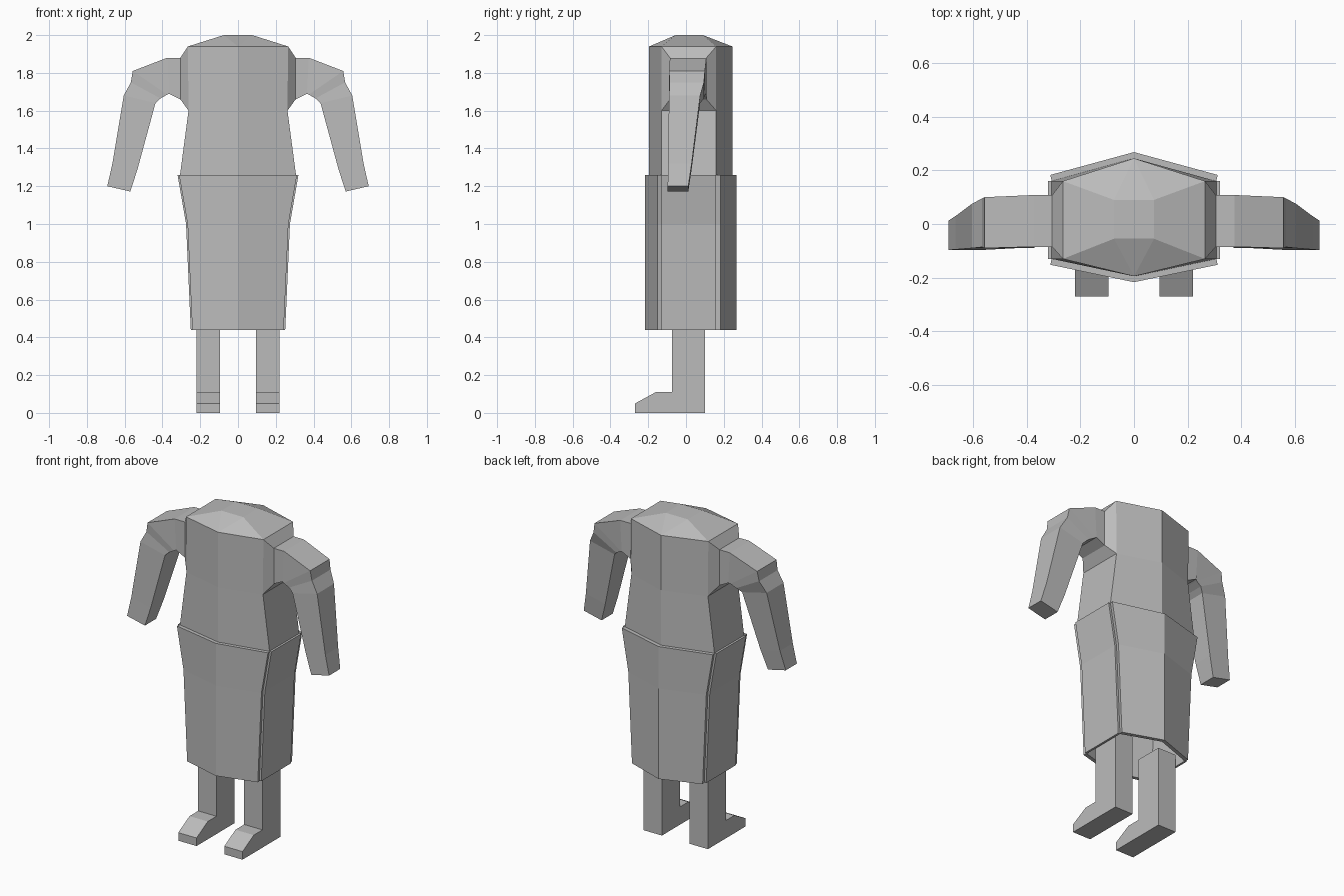
import bpy, bmesh

if "Cube" in bpy.data.objects:
    bpy.data.objects.remove(bpy.data.objects["Cube"])

GREY = (0.5, 0.5, 0.5, 1)
mat = bpy.data.materials.new("plain grey")
mat.use_nodes = True
mat.diffuse_color = GREY
mat.node_tree.nodes["Principled BSDF"].inputs["Base Color"].default_value = GREY


def finish(name, bm, mirror=False):
    bmesh.ops.recalc_face_normals(bm, faces=bm.faces)
    mesh = bpy.data.meshes.new(name)
    bm.to_mesh(mesh)
    bm.free()
    mesh.materials.append(mat)
    obj = bpy.data.objects.new(name, mesh)
    bpy.context.collection.objects.link(obj)
    if mirror:
        mod = obj.modifiers.new("mirror", 'MIRROR')
        mod.use_mirror_merge = False
    return obj


def loft(rings, skip=(), cap_start=False, cap_end=False):
    """Join closed rings with quads, leaving out the skipped columns."""
    bm = bmesh.new()
    rows = [[bm.verts.new(p) for p in ring] for ring in rings]
    n = len(rows[0])
    for a, b in zip(rows, rows[1:]):
        for i in range(n):
            if i not in skip:
                j = (i + 1) % n
                bm.faces.new((a[i], a[j], b[j], b[i]))
    if cap_start:
        bm.faces.new(rows[0])
    if cap_end:
        bm.faces.new(rows[-1])
    return bm, rows


# Body measurements shared by torso and skirt panels
FRONT, FRONT_SIDE, BACK_SIDE, BACK = -0.195, -0.13, 0.16, 0.245
SKIRT = [(0.44, 0.237), (1.0, 0.262), (1.26, 0.307)]      # height, half width


def hexagon(z, w):
    return [(-w, FRONT_SIDE, z), (0, FRONT, z), (w, FRONT_SIDE, z),
            (w, BACK_SIDE, z), (0, BACK, z), (-w, BACK_SIDE, z)]


# Torso with faceted dome and flat neck plate
bm, rows = loft([hexagon(z, w) for z, w in SKIRT + [(1.6, 0.262), (1.94, 0.265)]])
fl, fc, fr, br, bc, bl = rows[-1]
plate = [bm.verts.new((x, y, 2.0)) for x, y in
         ((-0.075, -0.055), (0.075, -0.055), (0.075, 0.09), (-0.075, 0.09))]
a, b, c, d = plate
for face in (plate, (fl, fc, a), (fc, b, a), (fc, fr, b), (fr, br, c, b),
             (br, bc, c), (bc, d, c), (bc, bl, d), (bl, fl, a, d)):
    bm.faces.new(face)
finish("torso", bm)


# Front and back skirt panels, raised from the body and open at the inside
def wrap_panel(name, side, middle, grow_side, grow_middle):
    rings = [[(-w, side, z), (-w - 0.005, side + grow_side, z),
              (0, middle + grow_middle, z), (w + 0.005, side + grow_side, z),
              (w, side, z), (0, middle, z)] for z, w in SKIRT]
    bm, _ = loft(rings, skip=(4, 5), cap_start=True, cap_end=True)
    finish(name, bm)


wrap_panel("skirt_front_panel", FRONT_SIDE, FRONT, -0.022, -0.022)
wrap_panel("skirt_back_panel", BACK_SIDE, BACK, 0.023, 0.023)

# Side skirt panels
rings = [[(w, FRONT_SIDE, z), (w + 0.013, FRONT_SIDE, z),
          (w + 0.013, BACK_SIDE, z), (w, BACK_SIDE, z)] for z, w in SKIRT]
bm, _ = loft(rings, skip=(3,), cap_start=True, cap_end=True)
finish("skirt_side_panel", bm, mirror=True)

# Shoulder and arm: outer point, inner point (x, z), front y, back y
ARM = [((0.265, 1.94), (0.262, 1.60), -0.13, 0.16),
       ((0.305, 1.88), (0.305, 1.66), -0.085, 0.108),
       ((0.375, 1.88), (0.365, 1.69), -0.085, 0.108),
       ((0.557, 1.81), (0.375, 1.685), -0.09, 0.10),
       ((0.567, 1.75), (0.41, 1.665), -0.086, 0.095),
       ((0.605, 1.68), (0.437, 1.64), -0.09, 0.075),
       ((0.665, 1.32), (0.532, 1.29), -0.095, 0.03),
       ((0.692, 1.20), (0.57, 1.172), -0.097, 0.012)]
rings = [[(o[0], f, o[1]), (o[0], r, o[1]), (i[0], r, i[1]), (i[0], f, i[1])]
         for o, i, f, r in ARM]
bm, _ = loft(rings, cap_end=True)
finish("arm", bm, mirror=True)

# Leg and foot from one side profile
LEG = [(0.10, 0), (-0.27, 0), (-0.27, 0.05), (-0.16, 0.11),
       (-0.075, 0.11), (-0.075, 0.5), (0.10, 0.5)]
rings = [[(x, y, z) for y, z in LEG] for x in (0.095, 0.22)]
bm, _ = loft(rings, cap_start=True, cap_end=True)
finish("leg", bm, mirror=True)
